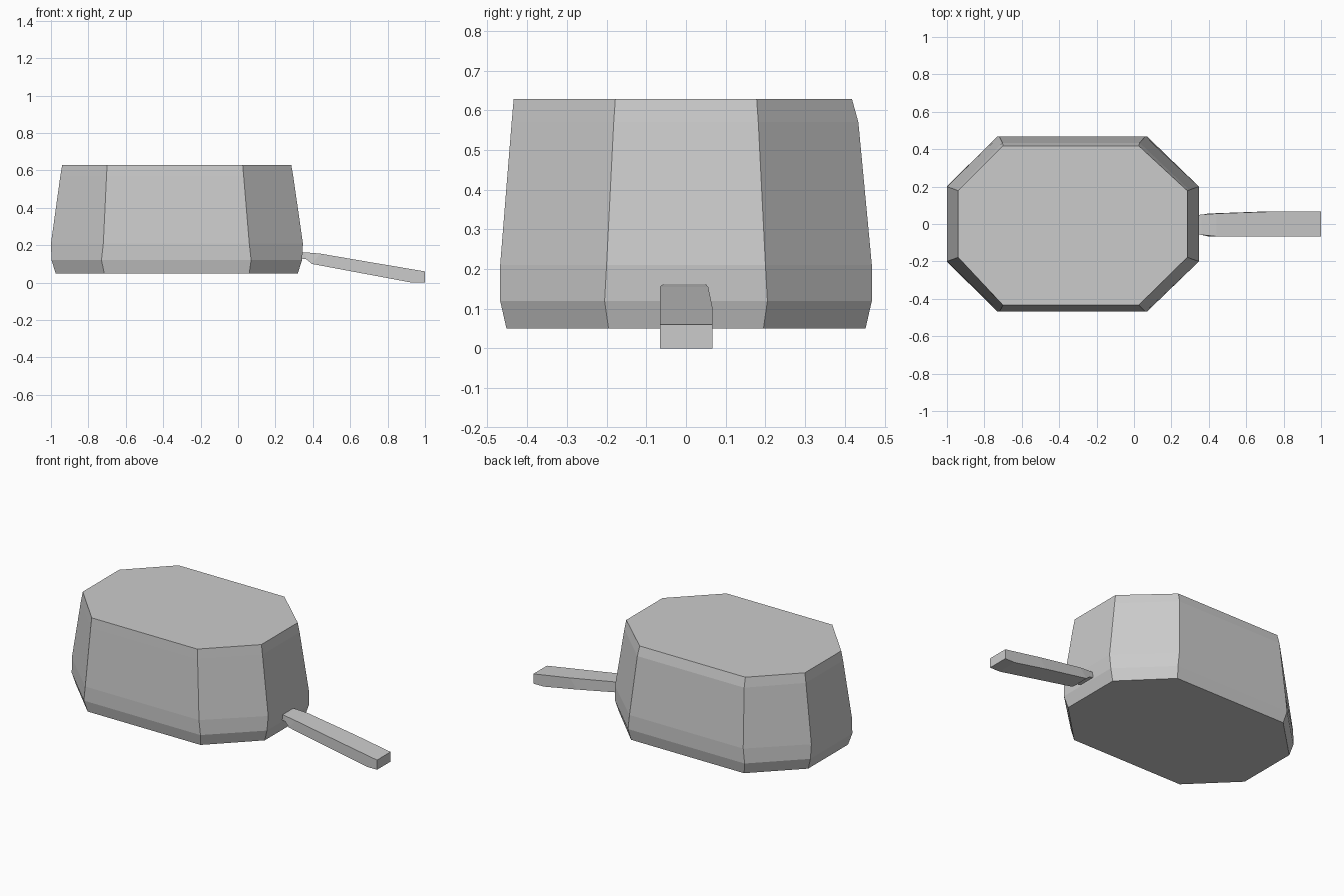
import bpy, bmesh

if "Cube" in bpy.data.objects:
    bpy.data.objects.remove(bpy.data.objects["Cube"])

def skin_rings(name, rings):
    """Join equal-length rings of points into a closed, flat-shaded solid."""
    bm = bmesh.new()
    loops = [[bm.verts.new(p) for p in ring] for ring in rings]
    n = len(loops[0])
    for a, b in zip(loops, loops[1:]):
        for i in range(n):
            j = (i + 1) % n
            bm.faces.new((a[i], a[j], b[j], b[i]))
    bm.faces.new(loops[0][::-1])
    bm.faces.new(loops[-1])
    bmesh.ops.recalc_face_normals(bm, faces=bm.faces)
    mesh = bpy.data.meshes.new(name)
    bm.to_mesh(mesh)
    bm.free()
    obj = bpy.data.objects.new(name, mesh)
    bpy.context.collection.objects.link(obj)
    return obj

def octagon(z, x0, x1, cx0, cx1, y0, y1, cy):
    """Chamfered rectangle at height z; cx and cy are where the corners are cut."""
    return [(cx0, y0, z), (cx1, y0, z), (x1, -cy, z), (x1, cy, z),
            (cx1, y1, z), (cx0, y1, z), (x0, cy, z), (x0, -cy, z)]

# Body: chamfered block, widest near the base and tapering upward
skin_rings("body", [
    octagon(0.05, -0.975, 0.32, -0.715, 0.06, -0.452, 0.452, 0.195),
    octagon(0.12, -0.997, 0.342, -0.73, 0.07, -0.468, 0.468, 0.205),
    octagon(0.21, -1.0, 0.347, -0.72, 0.06, -0.468, 0.468, 0.20),
    octagon(0.57, -0.95, 0.295, -0.703, 0.03, -0.439, 0.434, 0.182),
    octagon(0.628, -0.94, 0.285, -0.70, 0.025, -0.434, 0.418, 0.178),
])

# Handle: square bar sloping down to the ground, pinched where it meets the body
# Each section: x top, z top, x bottom, z bottom, y front, y back
sections = [
    (0.33, 0.162, 0.33, 0.13, -0.055, 0.048),
    (0.36, 0.162, 0.365, 0.125, -0.058, 0.05),
    (0.44, 0.155, 0.395, 0.10, -0.066, 0.056),
    (0.75, 0.102, 0.70, 0.043, -0.066, 0.067),
    (1.00, 0.06, 0.93, 0.0, -0.066, 0.067),
    (1.00, 0.058, 1.00, 0.0, -0.066, 0.067),
]
skin_rings("handle", [
    [(xb, y0, zb), (xb, y1, zb), (xt, y1, zt), (xt, y0, zt)]
    for xt, zt, xb, zb, y0, y1 in sections
])
